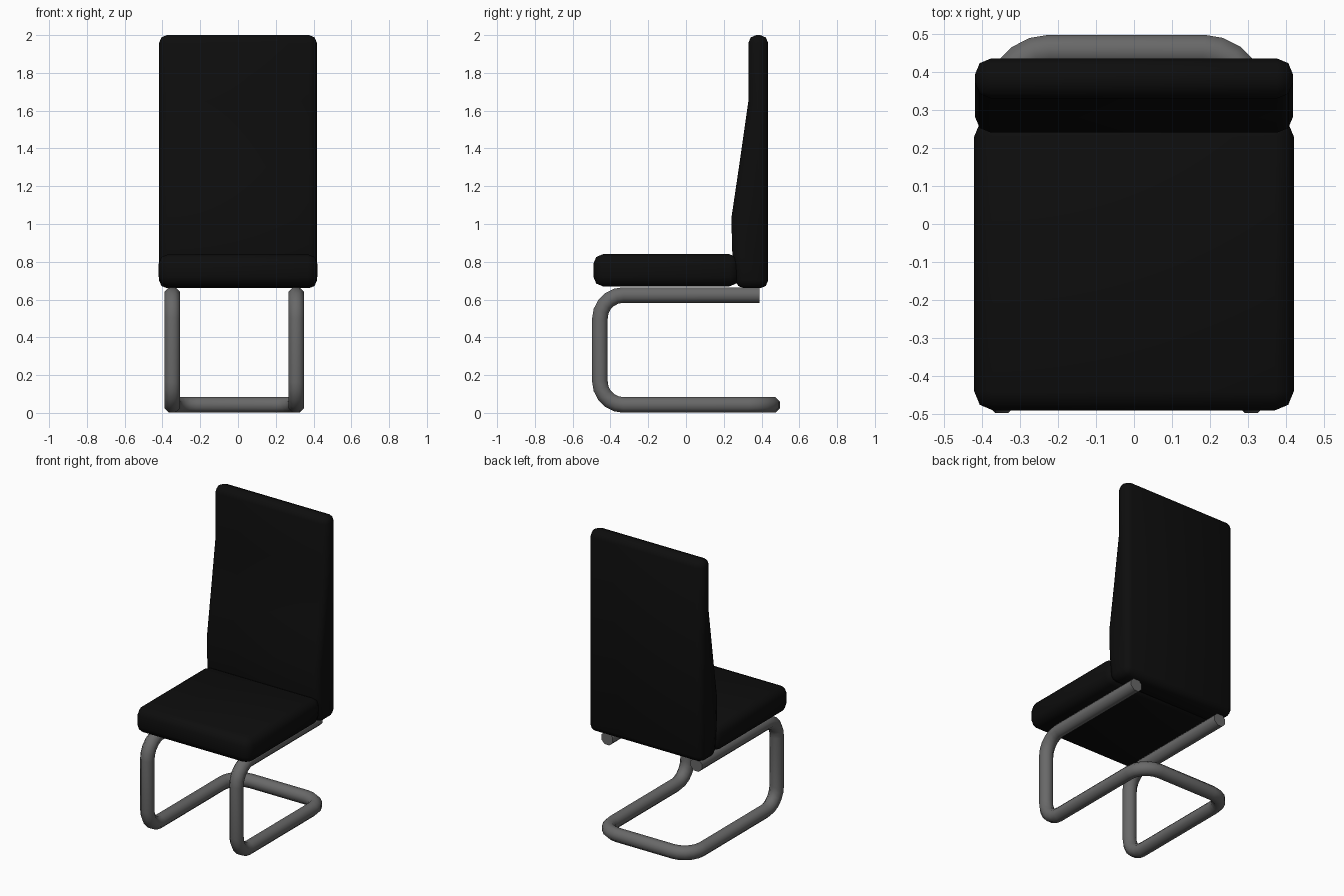
import bpy, bmesh, math
from mathutils import Vector

if "Cube" in bpy.data.objects:
    bpy.data.objects.remove(bpy.data.objects["Cube"])


def make_material(name, value):
    mat = bpy.data.materials.new(name)
    mat.use_nodes = True
    colour = (value, value, value, 1)
    mat.diffuse_color = colour
    mat.node_tree.nodes["Principled BSDF"].inputs["Base Color"].default_value = colour
    return mat


black = make_material("black upholstery", 0.004)
grey = make_material("grey metal", 0.14)


def activate(obj):
    bpy.ops.object.select_all(action="DESELECT")
    obj.select_set(True)
    bpy.context.view_layer.objects.active = obj


def cushion(name, profile, half_width, bevel):
    """Extrude a (y, z) side profile across x and round its edges."""
    bm = bmesh.new()
    face = bm.faces.new([bm.verts.new((-half_width, y, z)) for y, z in profile])
    result = bmesh.ops.extrude_face_region(bm, geom=[face])
    moved = [v for v in result["geom"] if isinstance(v, bmesh.types.BMVert)]
    bmesh.ops.translate(bm, verts=moved, vec=(2 * half_width, 0, 0))
    bmesh.ops.recalc_face_normals(bm, faces=bm.faces)
    mesh = bpy.data.meshes.new(name)
    bm.to_mesh(mesh)
    bm.free()
    mesh.materials.append(black)
    obj = bpy.data.objects.new(name, mesh)
    bpy.context.collection.objects.link(obj)
    mod = obj.modifiers.new("rounded edges", "BEVEL")
    mod.width = bevel
    mod.segments = 2
    mod.limit_method = "ANGLE"
    mod.angle_limit = math.radians(40)
    activate(obj)
    bpy.ops.object.modifier_apply(modifier=mod.name)
    bpy.ops.object.shade_smooth_by_angle(angle=math.radians(50))
    return obj


def rounded_path(corners, radius, steps=5):
    """Replace each inner right-angle corner by an arc."""
    pts = [Vector(c) for c in corners]
    path = [pts[0]]
    for before, corner, after in zip(pts, pts[1:], pts[2:]):
        u = (before - corner).normalized()
        v = (after - corner).normalized()
        centre = corner + (u + v) * radius
        for i in range(steps + 1):
            a = math.pi / 2 * i / steps
            path.append(centre - radius * (v * math.cos(a) + u * math.sin(a)))
    return path + [pts[-1]]


# Seat and backrest cushions
cushion("seat", [(-0.49, 0.67), (0.28, 0.67), (0.28, 0.84), (-0.49, 0.84)], 0.42, 0.05)
cushion("backrest", [(0.265, 0.66), (0.435, 0.66), (0.435, 2.0), (0.33, 2.0),
                     (0.33, 1.65), (0.28, 1.3), (0.24, 1.03), (0.245, 0.85)], 0.418, 0.042)

# Cantilever frame: one bent tube from the right seat rail round to the left one
left, right, depth, low, high = 0.308, -0.348, 0.456, 0.042, 0.624
corners = [(right, 0.39, high), (right, -depth, high), (right, -depth, low), (right, depth, low),
           (left, depth, low), (left, -depth, low), (left, -depth, high), (left, 0.39, high)]
path = rounded_path(corners, 0.125)
curve = bpy.data.curves.new("tube_frame", "CURVE")
curve.dimensions = "3D"
curve.bevel_depth = 0.0445
curve.bevel_resolution = 2
curve.use_fill_caps = True
curve.materials.append(grey)
spline = curve.splines.new("POLY")
spline.points.add(len(path) - 1)
for point, co in zip(spline.points, path):
    point.co = (*co, 1)
    point.tilt = math.pi / 8
frame = bpy.data.objects.new("tube_frame", curve)
bpy.context.collection.objects.link(frame)
activate(frame)
bpy.ops.object.convert(target="MESH")
bpy.ops.object.shade_smooth_by_angle(angle=math.radians(50))
